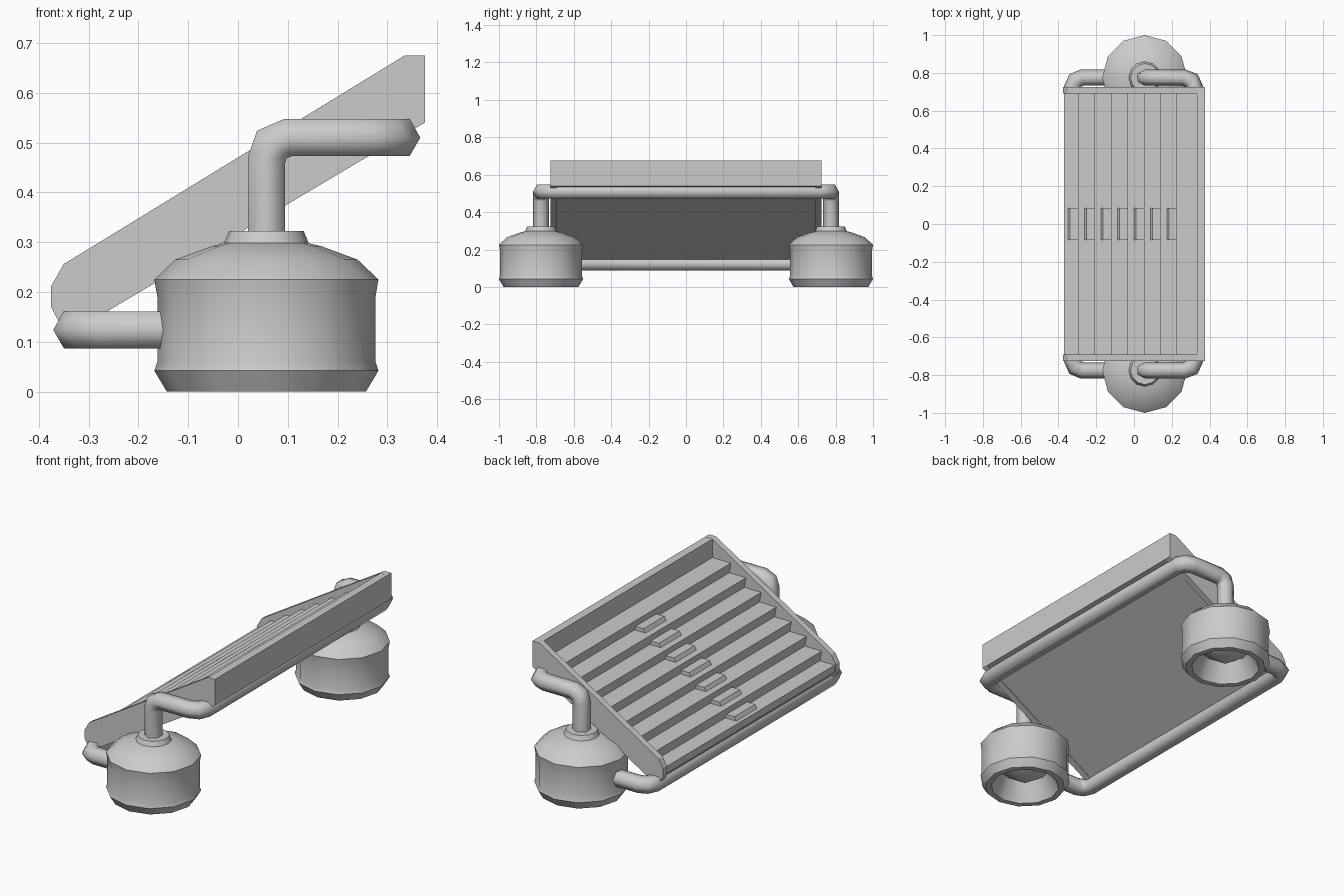
import bpy, bmesh, math
from mathutils import Vector

if "Cube" in bpy.data.objects:
    bpy.data.objects.remove(bpy.data.objects["Cube"])

POT_X, POT_Y = 0.057, 0.775


def finish(name, bm, smooth=None):
    bmesh.ops.recalc_face_normals(bm, faces=bm.faces)
    me = bpy.data.meshes.new(name)
    bm.to_mesh(me)
    bm.free()
    ob = bpy.data.objects.new(name, me)
    bpy.context.collection.objects.link(ob)
    if smooth:
        bpy.ops.object.select_all(action='DESELECT')
        ob.select_set(True)
        bpy.context.view_layer.objects.active = ob
        bpy.ops.object.shade_smooth_by_angle(angle=math.radians(smooth))
    return ob


def extrude_xz(name, profile, y0, y1):
    """Closed x/z profile extruded along y."""
    bm = bmesh.new()
    face = bm.faces.new([bm.verts.new((x, y0, z)) for x, z in profile])
    new = bmesh.ops.extrude_face_region(bm, geom=[face])['geom']
    bmesh.ops.translate(bm, vec=(0, y1 - y0, 0),
                        verts=[v for v in new if isinstance(v, bmesh.types.BMVert)])
    return finish(name, bm)


def lathe(name, profile, centre, sides=12):
    bm = bmesh.new()
    vs = [bm.verts.new((r, 0, z)) for r, z in profile]
    es = [bm.edges.new(p) for p in zip(vs, vs[1:])]
    bmesh.ops.spin(bm, geom=vs + es, cent=(0, 0, 0), axis=(0, 0, 1),
                   angle=math.tau, steps=sides, use_merge=True)
    bmesh.ops.remove_doubles(bm, verts=bm.verts, dist=1e-4)
    bmesh.ops.translate(bm, vec=centre, verts=bm.verts)
    return finish(name, bm, 35)


def pipe(name, path, radius=0.043, sides=6):
    """Sweep a polygon along a path with mitred corners; one vertex points along y at the start."""
    path = [Vector(p) for p in path]
    dirs = [(b - a).normalized() for a, b in zip(path, path[1:])]
    u = Vector((0, 1, 0))
    w = dirs[0].cross(u)
    ring = [path[0] + radius * (math.cos(a) * u + math.sin(a) * w)
            for a in (math.tau * i / sides for i in range(sides))]
    bm = bmesh.new()
    prev = [bm.verts.new(p) for p in ring]
    bm.faces.new(prev)
    for i, d in enumerate(dirs):
        end = path[i + 1]
        n = d + dirs[i + 1] if i + 1 < len(dirs) else d
        ring = [p + d * ((end - p).dot(n) / d.dot(n)) for p in ring]
        cur = [bm.verts.new(p) for p in ring]
        for k in range(sides):
            j = (k + 1) % sides
            bm.faces.new((prev[k], prev[j], cur[j], cur[k]))
        prev = cur
    bm.faces.new(prev)
    return finish(name, bm, 65)


def mirrored(half):
    """Complete a path that runs from the +y end towards y = 0."""
    return half + [(x, -y, z) for x, y, z in reversed(half)]


# Hollow pots with collars
pot = [(0, 0.322), (0.075, 0.322), (0.085, 0.298), (0.11, 0.292), (0.183, 0.265),
       (0.225, 0.225), (0.219, 0.19), (0.219, 0.06), (0.225, 0.042), (0.2, 0.0),
       (0.17, 0.0), (0.12, 0.1), (0, 0.02)]
for s, side in ((1, "back"), (-1, "front")):
    lathe(side + "_pot", pot, (POT_X, s * POT_Y, 0))

# Upper and lower pipe frames
pipe("upper_pipe", mirrored([
    (POT_X, POT_Y, 0.3), (POT_X, POT_Y, 0.465), (0.068, POT_Y, 0.496), (0.1, POT_Y, 0.51),
    (0.265, POT_Y, 0.51), (0.305, 0.76, 0.51), (0.323, 0.72, 0.51)]))
pipe("lower_pipe", mirrored([
    (-0.1, POT_Y, 0.124), (-0.275, POT_Y, 0.124), (-0.31, 0.76, 0.124),
    (-0.328, 0.72, 0.124)]))

# Side plates of the tray
plate = [(-0.375, 0.212), (-0.35, 0.256), (0.335, 0.675), (0.375, 0.675), (0.375, 0.54),
         (0.355, 0.528), (-0.33, 0.121), (-0.352, 0.125), (-0.375, 0.17)]
for s, side in ((1, "back"), (-1, "front")):
    extrude_xz(side + "_side_plate", plate, s * 0.692, s * 0.725)

# High end wall
extrude_xz("end_wall", [(0.333, 0.674), (0.375, 0.675), (0.375, 0.54), (0.333, 0.53)],
           -0.70, 0.70)

# Stepped tray bed
RUN, RISE, NOSE_X, TOP_Z = 0.087, 0.053, 0.226, 0.578
bed = [(0.34, 0.525), (0.34, TOP_Z)]
for k in range(7):
    x, z = NOSE_X - k * RUN, TOP_Z - k * RISE
    bed += [(x, z), (x + 0.01, z - RISE)]
bed += [(-0.37, TOP_Z - 7 * RISE), (-0.37, 0.17), (-0.335, 0.126)]
extrude_xz("stepped_bed", bed, -0.70, 0.70)

# Small tab on each tread
for k in range(7):
    x, z = NOSE_X - k * RUN, TOP_Z - (k + 1) * RISE
    extrude_xz(f"tread_tab_{k + 1}",
               [(x - 0.054, z - 0.003), (x - 0.042, z + 0.02), (x + 0.004, z + 0.02),
                (x + 0.008, z - 0.003)], -0.085, 0.085)
